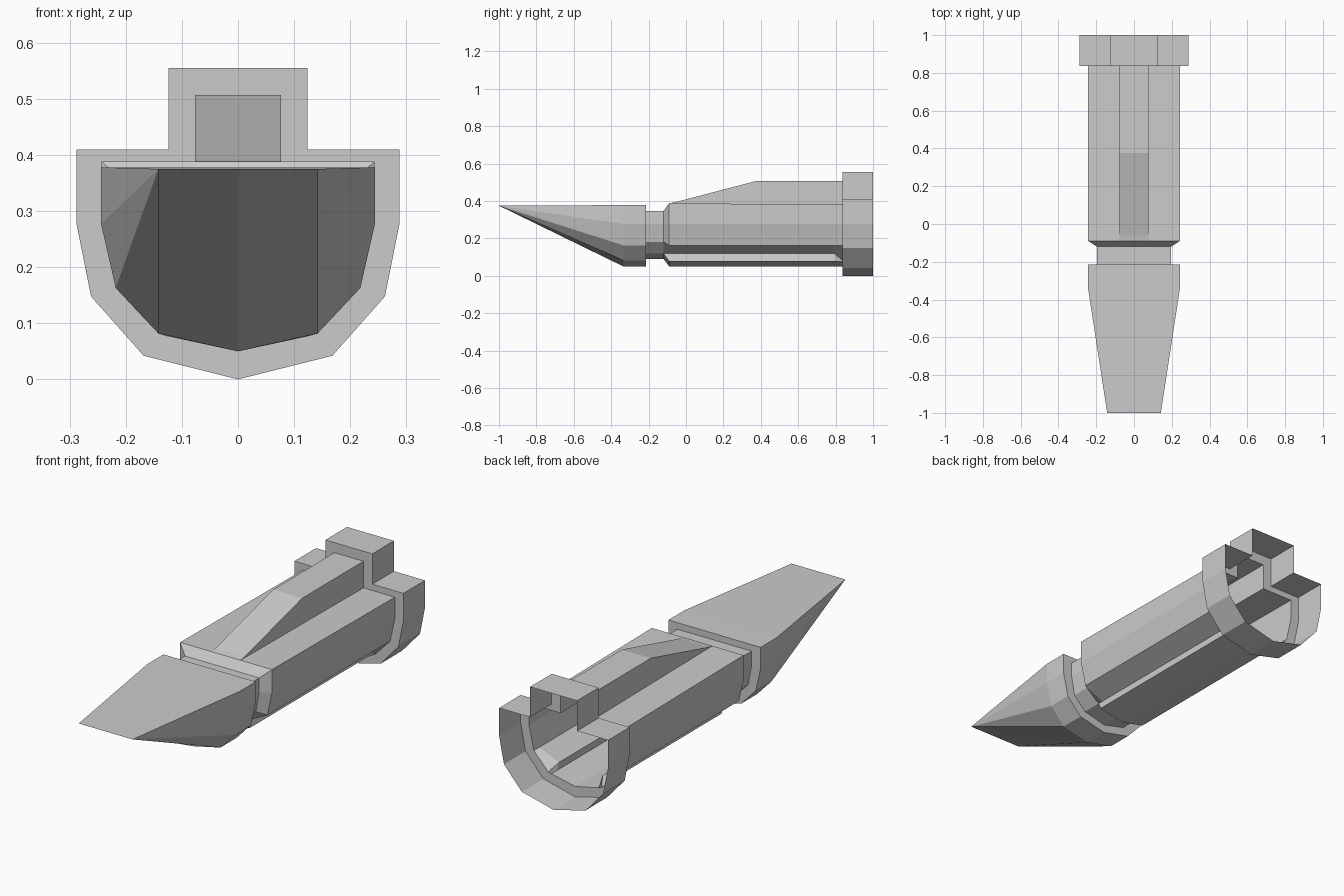
import bpy, bmesh

if "Cube" in bpy.data.objects:
    bpy.data.objects.remove(bpy.data.objects["Cube"])


def loft(name, sections):
    """Open-ended shell through (y, half profile) sections; profiles run bottom centre -> +x -> top centre."""
    bm = bmesh.new()
    rings = []
    for y, half in sections:
        full = half + [(-x, z) for x, z in half[-2:0:-1]]
        rings.append([bm.verts.new((x, y, z)) for x, z in full])
    for a, b in zip(rings, rings[1:]):
        n = len(a)
        for i in range(n):
            j = (i + 1) % n
            bm.faces.new((a[i], b[i], b[j], a[j]))
    bmesh.ops.remove_doubles(bm, verts=bm.verts, dist=0.0005)
    bmesh.ops.dissolve_degenerate(bm, edges=bm.edges, dist=0.0005)
    mesh = bpy.data.meshes.new(name)
    bm.to_mesh(mesh)
    bm.free()
    obj = bpy.data.objects.new(name, mesh)
    bpy.context.collection.objects.link(obj)
    return obj


# Nose wedge tapering to a flat edge, with a step in to the neck
hull = [(0, .05), (.142, .082), (.218, .163), (.244, .277), (.244, .378), (0, .378)]
neck = [(0, .09), (.115, .118), (.178, .182), (.196, .278), (.196, .347), (0, .347)]
tip = [(0, .375)] + [(.142, .375)] * 4 + [(0, .375)]
loft("nose", [(-1, tip), (-.335, hull), (-.215, hull), (-.215, neck)])
loft("neck", [(-.215, neck), (-.12, neck)])


# Body with lower side grooves and a sloping top ridge
def body_section(top, ridge, groove=(.115, .118), lip=(.125, .077)):
    return [(0, .05), lip, groove, (.218, .163), (.243, .277), (.243, top),
            (.077, top), (.077, ridge), (0, ridge)]


body_front = [(0, .09), (.115, .118), (.115, .118), (.178, .182), (.196, .278),
              (.196, .347), (.077, .347), (.077, .347), (0, .347)]
body_rear = body_section(.38, .507, (.142, .082), (.125, .077))
loft("body", [(-.12, body_front),
              (-.09, body_section(.388, .388)),
              (-.06, body_section(.388, .393)),
              (.375, body_section(.384, .507)),
              (.795, body_section(.38, .507)),
              (.837, body_rear)])

# Rear collar: front flange and open outer band
collar = [(0, 0), (.168, .042), (.168, .042), (.262, .148), (.288, .278),
          (.288, .41), (.124, .41), (.124, .555), (0, .555)]
loft("rear_collar", [(.837, body_rear), (.837, collar), (1, collar)])
